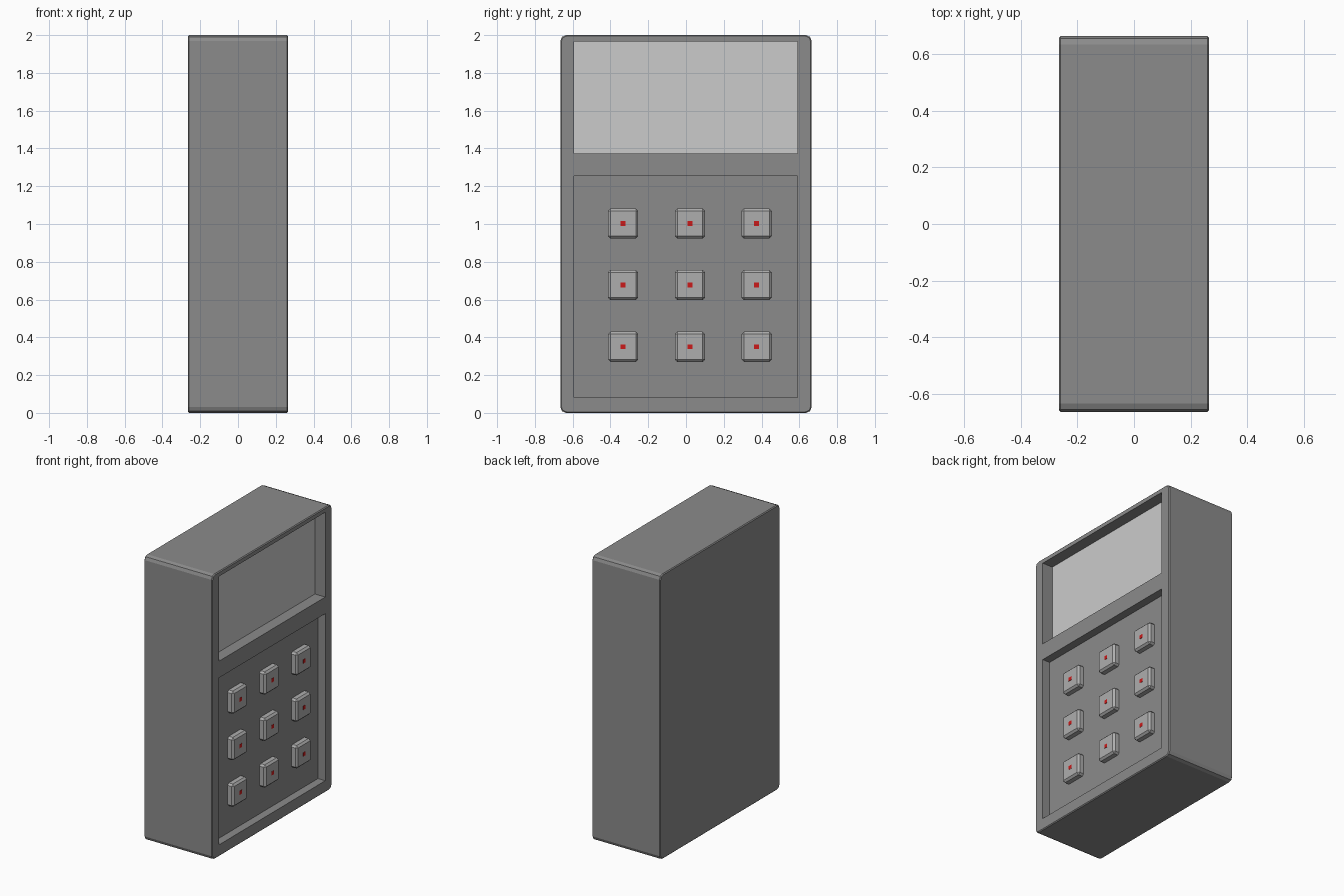
import bpy, bmesh

if "Cube" in bpy.data.objects:
    bpy.data.objects.remove(bpy.data.objects["Cube"])


def material(name, r, g, b):
    m = bpy.data.materials.new(name)
    m.diffuse_color = (r, g, b, 1)
    m.use_nodes = True
    m.node_tree.nodes["Principled BSDF"].inputs["Base Color"].default_value = m.diffuse_color
    return m


def box(name, lo, hi, mat=None):
    bm = bmesh.new()
    bmesh.ops.create_cube(bm, size=1)
    for v in bm.verts:
        v.co = [lo[i] + (v.co[i] + 0.5) * (hi[i] - lo[i]) for i in range(3)]
    me = bpy.data.meshes.new(name)
    bm.to_mesh(me)
    bm.free()
    ob = bpy.data.objects.new(name, me)
    bpy.context.collection.objects.link(ob)
    if mat:
        me.materials.append(mat)
    return ob


def bevel_edges(ob, test, width, segments=1):
    bm = bmesh.new()
    bm.from_mesh(ob.data)
    edges = [e for e in bm.edges if test(*(v.co for v in e.verts))]
    bmesh.ops.bevel(bm, geom=edges, offset=width, segments=segments,
                    profile=0.5, affect='EDGES')
    bm.to_mesh(ob.data)
    bm.free()


def carve(ob, lo, hi):
    cutter = box("cutter", lo, hi)
    cutter.hide_render = True
    mod = ob.modifiers.new("recess", 'BOOLEAN')
    mod.operation = 'DIFFERENCE'
    mod.solver = 'EXACT'
    mod.object = cutter
    bpy.context.view_layer.objects.active = ob
    bpy.ops.object.modifier_apply(modifier=mod.name)
    bpy.data.objects.remove(cutter)


dark = material("dark_grey", 0.26, 0.26, 0.26)
mid = material("button_grey", 0.42, 0.42, 0.42)
pale = material("screen_grey", 0.8, 0.8, 0.8)
red = material("red", 0.6, 0.01, 0.01)
FRONT = 0.265

# Body: block with rounded long corners and finely broken face edges
body = box("body", (-FRONT, -0.665, 0), (FRONT, 0.665, 2), dark)
bevel_edges(body, lambda a, b: abs(a.x - b.x) > 0.1, 0.03, 2)
bevel_edges(body, lambda a, b: abs(a.x - b.x) < 1e-4, 0.006)

# Recesses for the screen and the keypad
carve(body, (FRONT - 0.085, -0.592, 1.372), (0.5, 0.59, 1.967))
carve(body, (FRONT - 0.057, -0.592, 0.082), (0.5, 0.59, 1.255))

# Screen panel lying on the floor of its recess
box("screen", (FRONT - 0.087, -0.592, 1.372), (FRONT - 0.08, 0.59, 1.967), pale)

# Keypad: three by three chamfered buttons, each with a red dot
for row, z in enumerate((1.003, 0.677, 0.35)):
    for col, y in enumerate((-0.333, 0.021, 0.374)):
        tag = f"{row + 1}_{col + 1}"
        top = FRONT - 0.012
        button = box("button_" + tag, (0.2, y - 0.08, z - 0.08),
                     (top, y + 0.08, z + 0.08), mid)
        bevel_edges(button, lambda a, b: min(a.x, b.x) > top - 1e-4
                    or abs(a.x - b.x) > 0.02, 0.013)
        box("button_dot_" + tag, (top - 0.01, y - 0.013, z - 0.013),
            (top + 0.002, y + 0.013, z + 0.013), red)
